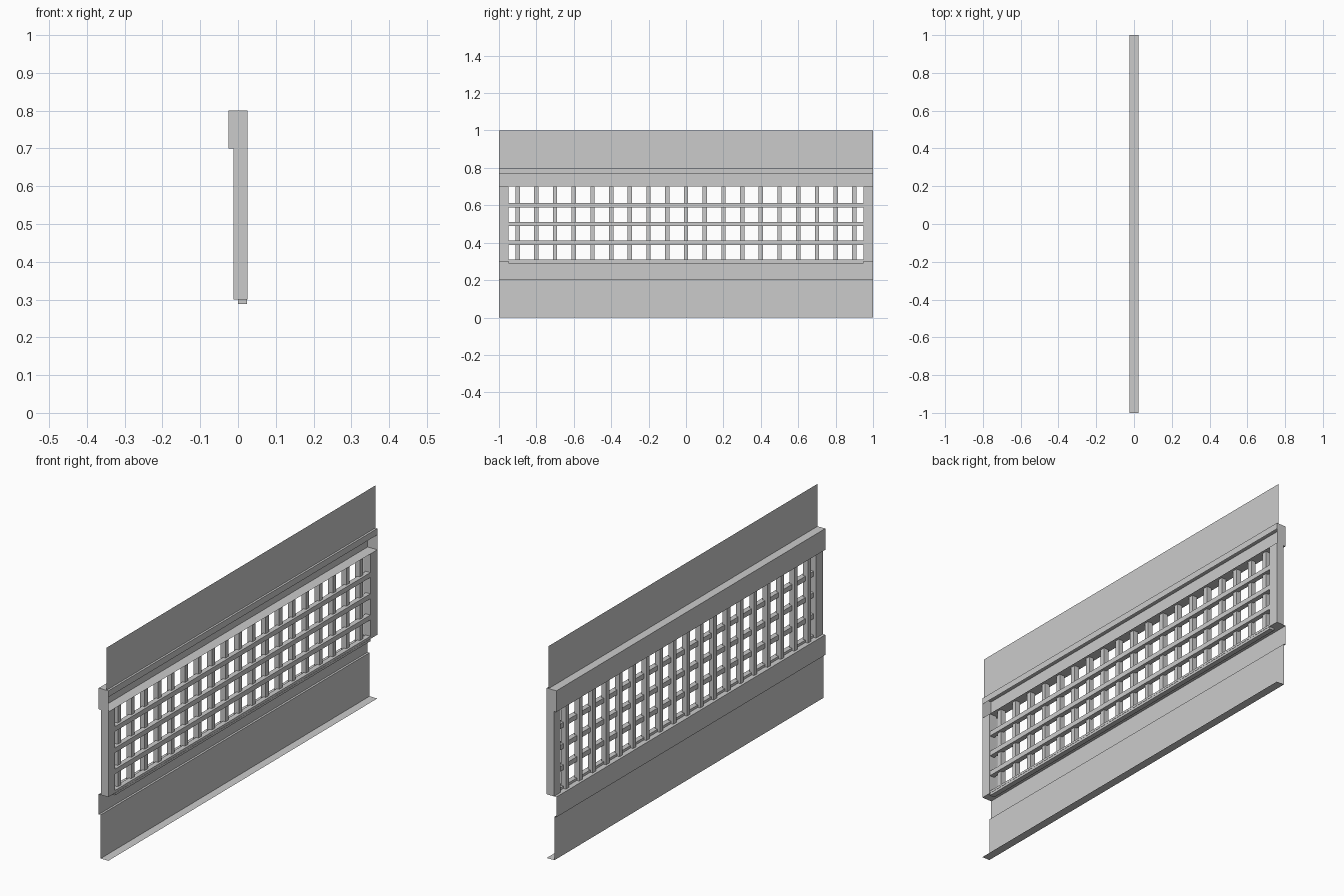
import bpy, bmesh

if "Cube" in bpy.data.objects:
    bpy.data.objects.remove(bpy.data.objects["Cube"])

HALF = 1.0


def finish(name, bm):
    me = bpy.data.meshes.new(name)
    bm.to_mesh(me)
    bm.free()
    ob = bpy.data.objects.new(name, me)
    bpy.context.collection.objects.link(ob)
    return ob


def sheet(name, profile):
    """Thin folded sheet: open (x, z) profile swept along y."""
    bm = bmesh.new()
    a = [bm.verts.new((x, -HALF, z)) for x, z in profile]
    b = [bm.verts.new((x, HALF, z)) for x, z in profile]
    for i in range(len(profile) - 1):
        bm.faces.new((a[i], a[i + 1], b[i + 1], b[i]))
    return finish(name, bm)


def add_box(bm, x, y, z):
    """Box from (min, max) ranges."""
    ret = bmesh.ops.create_cube(bm, size=1)
    for v in ret["verts"]:
        v.co = [r[0] + (c + 0.5) * (r[1] - r[0]) for c, r in zip(v.co, (x, y, z))]


# Upper panel, front lip and open-fronted channel below it
sheet("upper_panel", [(0.015, 1.0), (0.015, 0.8)])
sheet("upper_rail", [(0.025, 0.77), (0.025, 0.8), (-0.025, 0.8), (-0.025, 0.7), (0.025, 0.7)])

# Lower ledge, stepped skirt, panel and foot flange
sheet("lower_rail", [(0.025, 0.3), (-0.025, 0.3), (-0.025, 0.205), (-0.015, 0.205),
                     (-0.015, 0.0), (0.025, 0.0)])

# End caps closing the upper rail
bm = bmesh.new()
for y in (-HALF, HALF):
    bm.faces.new([bm.verts.new((x, y, z)) for x, z in
                  ((-0.025, 0.7), (0.025, 0.7), (0.025, 0.8), (-0.025, 0.8))])
finish("rail_end_caps", bm)

# End stiles
bm = bmesh.new()
for s in (-1, 1):
    add_box(bm, (-0.0125, 0.025), sorted((s * 0.95, s * HALF)), (0.3, 0.7))
finish("end_stiles", bm)

# Lattice: upright bars behind, long bars in front
W = 0.0115
bm = bmesh.new()
for i in range(-9, 10):
    add_box(bm, (-0.0125, 0.0125), (i * 0.1 - W, i * 0.1 + W), (0.3, 0.7))
finish("lattice_uprights", bm)

bm = bmesh.new()
for z in (0.3, 0.4, 0.5, 0.6):
    add_box(bm, (0.0, 0.024), (-0.95, 0.95), (z - W, z + W))
finish("lattice_long_bars", bm)
